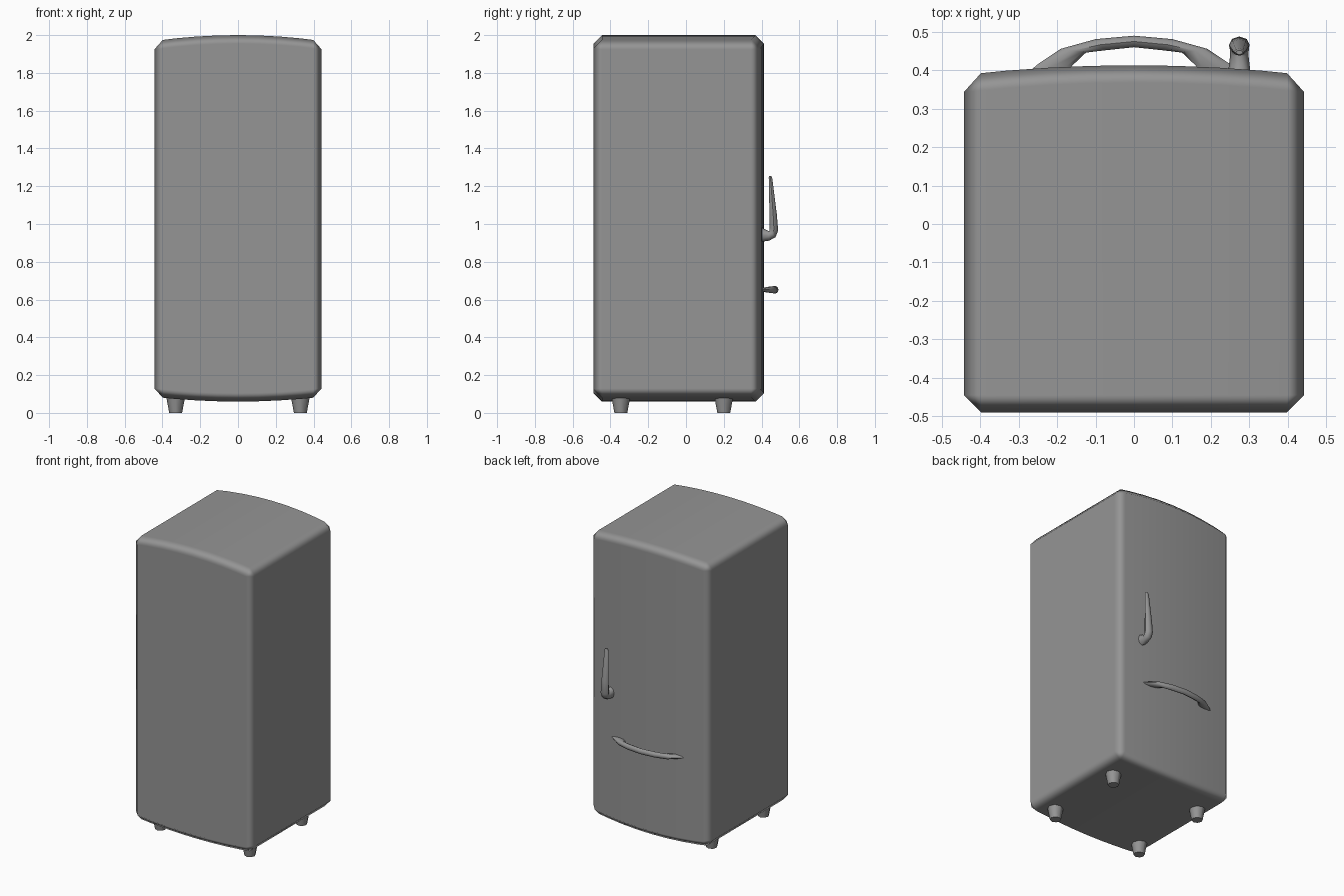
import bpy, bmesh
from math import cos, sin, pi, radians
from mathutils import Vector

if "Cube" in bpy.data.objects:
    bpy.data.objects.remove(bpy.data.objects["Cube"], do_unlink=True)

# One plain enamel grey for everything
grey = bpy.data.materials.new("enamel grey")
grey.use_nodes = True
grey.diffuse_color = (0.3, 0.3, 0.3, 1)
grey.node_tree.nodes["Principled BSDF"].inputs["Base Color"].default_value = (0.3, 0.3, 0.3, 1)


def make_object(name, bm, angle=None):
    bmesh.ops.recalc_face_normals(bm, faces=bm.faces)
    for face in bm.faces:
        face.smooth = True
    mesh = bpy.data.meshes.new(name)
    bm.to_mesh(mesh)
    bm.free()
    mesh.materials.append(grey)
    obj = bpy.data.objects.new(name, mesh)
    bpy.context.collection.objects.link(obj)
    if angle:
        bpy.ops.object.select_all(action='DESELECT')
        obj.select_set(True)
        bpy.context.view_layer.objects.active = obj
        bpy.ops.object.shade_smooth_by_angle(angle=radians(angle))
    return obj


def loft(bm, rings):
    """Skin a row of closed rings and cap both ends."""
    rows = [[bm.verts.new(p) for p in ring] for ring in rings]
    count = len(rows[0])
    for a, b in zip(rows, rows[1:]):
        for i in range(count):
            j = (i + 1) % count
            bm.faces.new((a[i], a[j], b[j], b[i]))
    bm.faces.new(rows[0])
    bm.faces.new(rows[-1])


def handle(name, sections, side, sides=8):
    """Loft elliptical sections, each given as outer point, inner point, half width."""
    rings = []
    for outer, inner, half in sections:
        outer, inner = Vector(outer), Vector(inner)
        centre, reach = (outer + inner) / 2, (outer - inner) / 2
        rings.append([centre + reach * cos(2 * pi * i / sides)
                      + Vector(side) * half * sin(2 * pi * i / sides)
                      for i in range(sides)])
    bm = bmesh.new()
    loft(bm, rings)
    return make_object(name, bm, 50)


# Cabinet: box bulging on the door side, top and bottom, with chamfered edges
HALF, STRIPS = 0.443, 8
rings = []
for i in range(STRIPS + 1):
    t = 2 * i / STRIPS - 1
    x, drop = HALF * t, t * t
    door, top, base = 0.413 - 0.025 * drop, 2.0 - 0.031 * drop, 0.06 + 0.025 * drop
    rings.append([(x, -0.49, base), (x, door, base), (x, door, top), (x, -0.49, top)])
bm = bmesh.new()
loft(bm, rings)
cabinet = make_object("cabinet", bm)
bevel = cabinet.modifiers.new("chamfer", 'BEVEL')
bevel.width = 0.045
bevel.segments = 1
bevel.limit_method = 'ANGLE'
bevel.angle_limit = radians(40)
bevel.harden_normals = True

# Four tapered feet
for end, y in (("front", -0.345), ("back", 0.2)):
    for hand, x in (("left", 0.33), ("right", -0.33)):
        bm = bmesh.new()
        bmesh.ops.create_cone(bm, cap_ends=True, segments=8,
                              radius1=0.034, radius2=0.05, depth=0.085)
        bmesh.ops.translate(bm, vec=(x, y, 0.0425), verts=bm.verts)
        make_object(f"{end}_{hand}_foot", bm, 50)

# Upright latch lever: socket, elbow, then a tapering arm
LX = 0.274
handle("latch_lever", [
    ((LX, 0.395, 0.905), (LX, 0.395, 0.985), 0.029),
    ((LX, 0.44, 0.912), (LX, 0.437, 0.962), 0.024),
    ((LX, 0.474, 0.93), (LX, 0.442, 0.964), 0.025),
    ((LX, 0.488, 0.965), (LX, 0.443, 0.98), 0.027),
    ((LX, 0.481, 1.05), (LX, 0.442, 1.05), 0.024),
    ((LX, 0.457, 1.24), (LX, 0.438, 1.245), 0.014),
    ((LX, 0.452, 1.255), (LX, 0.441, 1.255), 0.009),
], (1, 0, 0))

# Bowed drawer handle, described from its right end to the middle and mirrored
BZ = 0.652
half_bar = [
    ((-0.275, 0.395, BZ), (-0.16, 0.395, BZ), 0.009),
    ((-0.25, 0.416, BZ), (-0.163, 0.41, BZ), 0.012),
    ((-0.19, 0.456, BZ), (-0.125, 0.446, BZ), 0.018),
    ((-0.1, 0.481, BZ), (-0.075, 0.452, BZ), 0.019),
]
middle = [((0, 0.49, BZ), (0, 0.46, BZ), 0.019)]
mirrored = [((-o[0], *o[1:]), (-n[0], *n[1:]), h) for o, n, h in reversed(half_bar)]
handle("drawer_handle", half_bar + middle + mirrored, (0, 0, 1))
